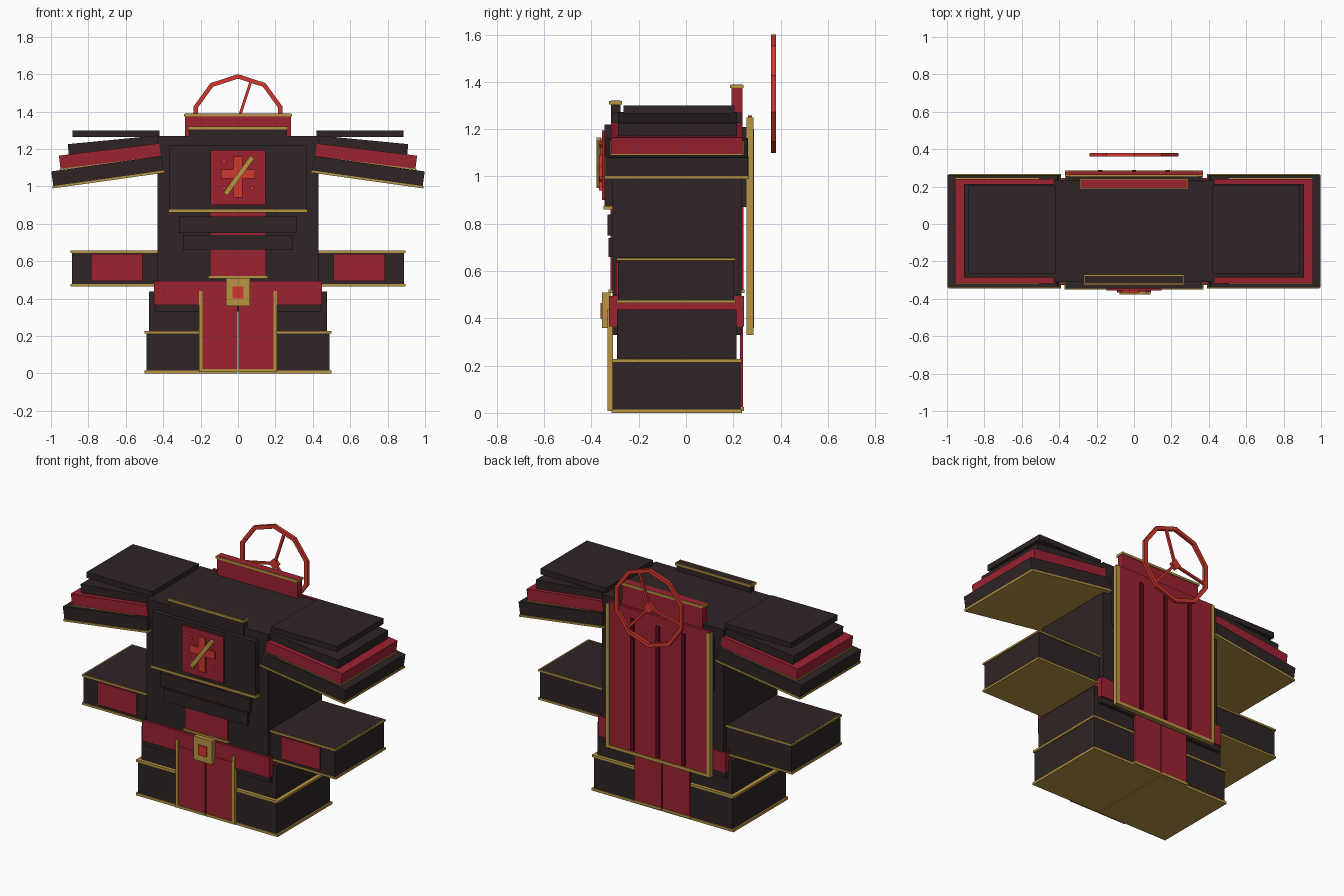
import bpy, bmesh, math
from mathutils import Matrix, Vector

if "Cube" in bpy.data.objects:
    bpy.data.objects.remove(bpy.data.objects["Cube"])


def material(name, rgb):
    m = bpy.data.materials.new(name)
    m.diffuse_color = (*rgb, 1)
    m.use_nodes = True
    m.node_tree.nodes["Principled BSDF"].inputs["Base Color"].default_value = m.diffuse_color
    return m


DARK = material("dark armour", (0.028, 0.018, 0.018))
RED = material("crimson", (0.33, 0.016, 0.030))
GOLD = material("gold trim", (0.48, 0.30, 0.055))
BRIGHT = material("bright red", (0.64, 0.038, 0.026))
DEEP = material("deep red", (0.11, 0.003, 0.012))


def finish(name, bm, mat, mirror=False):
    me = bpy.data.meshes.new(name)
    bm.to_mesh(me)
    bm.free()
    me.materials.append(mat)
    ob = bpy.data.objects.new(name, me)
    bpy.context.collection.objects.link(ob)
    if mirror:
        ob.modifiers.new("mirror", 'MIRROR')
    return ob


def slab(name, centre, size, mat, tilt=0, mirror=False, shift=0):
    """Box tilted (degrees) about y; shift moves it along its own up axis."""
    bm = bmesh.new()
    rot = Matrix.Rotation(math.radians(tilt), 4, 'Y')
    bmesh.ops.create_cube(bm, size=1, matrix=Matrix.Translation(centre) @ rot
                          @ Matrix.Translation((0, 0, shift)) @ Matrix.Diagonal((*size, 1)))
    return finish(name, bm, mat, mirror)


def box(name, x, y, z, mat, mirror=False):
    """Box from (min, max) pairs."""
    lo, hi = Vector((x[0], y[0], z[0])), Vector((x[1], y[1], z[1]))
    return slab(name, (lo + hi) / 2, hi - lo, mat, mirror=mirror)


def wide(name, half, y, z, mat):
    return box(name, (-half, half), y, z, mat)


# legs and boots
box("boot", (0.003, 0.49), (-0.31, 0.23), (0.003, 0.22), DARK, True)
box("boot_sole_trim", (0.002, 0.5), (-0.316, 0.236), (0, 0.016), GOLD, True)
box("boot_cuff_trim", (0.003, 0.5), (-0.314, 0.234), (0.213, 0.227), GOLD, True)
box("thigh", (0.003, 0.475), (-0.292, 0.213), (0.22, 0.438), DARK, True)
wide("pelvis", 0.445, (-0.31, 0.235), (0.33, 0.5), DARK)

# hanging cloth panels
box("front_cloth", (0.004, 0.195), (-0.328, -0.312), (0.02, 0.4), RED, True)
box("front_cloth_edge", (0.19, 0.208), (-0.333, -0.308), (0.01, 0.44), GOLD, True)
box("front_cloth_hem", (0.004, 0.208), (-0.333, -0.308), (0.008, 0.024), GOLD, True)
box("back_cloth", (0.004, 0.195), (0.228, 0.241), (0.02, 0.4), RED, True)
box("back_cloth_hem", (0.004, 0.2), (0.226, 0.246), (0.008, 0.024), GOLD, True)

# belt and buckle
wide("belt", 0.45, (-0.325, 0.245), (0.365, 0.495), RED)
wide("buckle", 0.065, (-0.355, -0.32), (0.36, 0.51), GOLD)
wide("buckle_gem", 0.03, (-0.362, -0.35), (0.4, 0.465), BRIGHT)

# torso with front and back plates
wide("torso", 0.43, (-0.31, 0.235), (0.48, 1.27), DARK)
wide("belly_strip", 0.15, (-0.32, -0.3), (0.52, 0.88), RED)
wide("belly_strip_trim", 0.16, (-0.328, -0.3), (0.508, 0.522), GOLD)
wide("lower_belly_plate", 0.295, (-0.328, -0.3), (0.66, 0.74), DARK)
wide("upper_belly_plate", 0.315, (-0.332, -0.3), (0.75, 0.84), DARK)
wide("chest_plate", 0.365, (-0.345, -0.3), (0.87, 1.22), DARK)
wide("chest_trim", 0.372, (-0.35, -0.3), (0.86, 0.876), GOLD)
wide("back_strip", 0.15, (0.23, 0.243), (0.52, 0.88), RED)
wide("back_strip_trim", 0.16, (0.23, 0.247), (0.508, 0.522), GOLD)
wide("back_plate", 0.365, (0.23, 0.255), (0.87, 1.21), DARK)

# chest badge: square, cross, studs and a diagonal bar
wide("badge_square", 0.147, (-0.355, -0.34), (0.9, 1.195), RED)
wide("badge_cross_upright", 0.024, (-0.368, -0.35), (0.94, 1.16), BRIGHT)
wide("badge_cross_arm", 0.09, (-0.367, -0.35), (1.043, 1.09), BRIGHT)
for z in (0.99, 1.135):
    slab("badge_stud", (0.075, -0.358, z), (0.018, 0.014, 0.018), BRIGHT, 45, True)
slab("badge_bar", (0.005, -0.369, 1.058), (0.245, 0.018, 0.026), GOLD, -54)

# front and back collars, each poking just through its gold rim
wide("front_collar", 0.262, (-0.318, -0.277), (1.22, 1.321), DARK)
wide("front_collar_rim", 0.268, (-0.326, -0.27), (1.305, 1.32), GOLD)
wide("back_collar", 0.284, (0.193, 0.238), (1.23, 1.389), RED)
wide("back_collar_rim", 0.29, (0.187, 0.244), (1.374, 1.388), GOLD)

# cape board on the back
wide("cape", 0.365, (0.262, 0.28), (0.335, 1.258), RED)
box("cape_edge", (0.345, 0.37), (0.255, 0.285), (0.33, 1.25), GOLD, True)
wide("cape_hem", 0.37, (0.255, 0.285), (0.33, 0.35), GOLD)
for x in (-0.18, 0, 0.18):
    box("cape_rib", (x - 0.012, x + 0.012), (0.275, 0.288), (0.36, 1.2), DEEP)

# forearms
box("forearm", (0.4, 0.888), (-0.288, 0.204), (0.466, 0.657), DARK, True)
box("forearm_top_trim", (0.4, 0.896), (-0.294, 0.21), (0.645, 0.656), GOLD, True)
box("forearm_bottom_trim", (0.4, 0.896), (-0.294, 0.21), (0.464, 0.477), GOLD, True)
box("forearm_panel", (0.51, 0.785), (-0.297, -0.28), (0.495, 0.638), RED, True)

# stacked shoulder plates: name, x, z, length, thickness, front, back, tilt, colour
for name, x, z, length, thick, y0, y1, tilt, mat in (
        ("lower", 0.697, 1.077, 0.596, 0.09, -0.34, 0.262, 8, DARK),
        ("middle", 0.685, 1.160, 0.540, 0.075, -0.317, 0.24, 7, RED),
        ("upper", 0.663, 1.217, 0.490, 0.065, -0.287, 0.215, 5.5, DARK)):
    centre, depth = (x, (y0 + y1) / 2, z), y1 - y0
    rim = 0.012 if name == "lower" else 0.006
    slab(name + "_shoulder_plate", centre, (length, depth, thick), mat, tilt, True)
    slab(name + "_shoulder_trim", centre, (length + 0.01, depth + 0.01, rim), GOLD,
         tilt, True, shift=-thick / 2 + rim / 2 - 0.001)
box("top_shoulder_plate", (0.42, 0.885), (-0.265, 0.205), (1.265, 1.3), DARK, True)

# ten-sided ring with three spokes behind the head
HUB = Vector((0, 0.37, 1.35))
bm = bmesh.new()
loops = []
for i in range(10):
    a = math.radians(90 + 36 * i)
    loops.append([bm.verts.new(HUB + Vector((r * math.cos(a), dy, r * math.sin(a))))
                  for r, dy in ((0.25, -0.01), (0.25, 0.01), (0.226, 0.01), (0.226, -0.01))])
for i in range(10):
    a, b = loops[i], loops[(i + 1) % 10]
    for j in range(4):
        k = (j + 1) % 4
        bm.faces.new((a[j], a[k], b[k], b[j]))
bmesh.ops.recalc_face_normals(bm, faces=bm.faces)
finish("halo_ring", bm, BRIGHT)
for deg in (72, 192, 312):
    a = math.radians(deg)
    slab("halo_spoke", HUB + Vector((math.cos(a), 0, math.sin(a))) * 0.115,
         (0.23, 0.014, 0.015), BRIGHT, -deg)
slab("halo_hub", HUB, (0.05, 0.02, 0.05), BRIGHT, 45)
